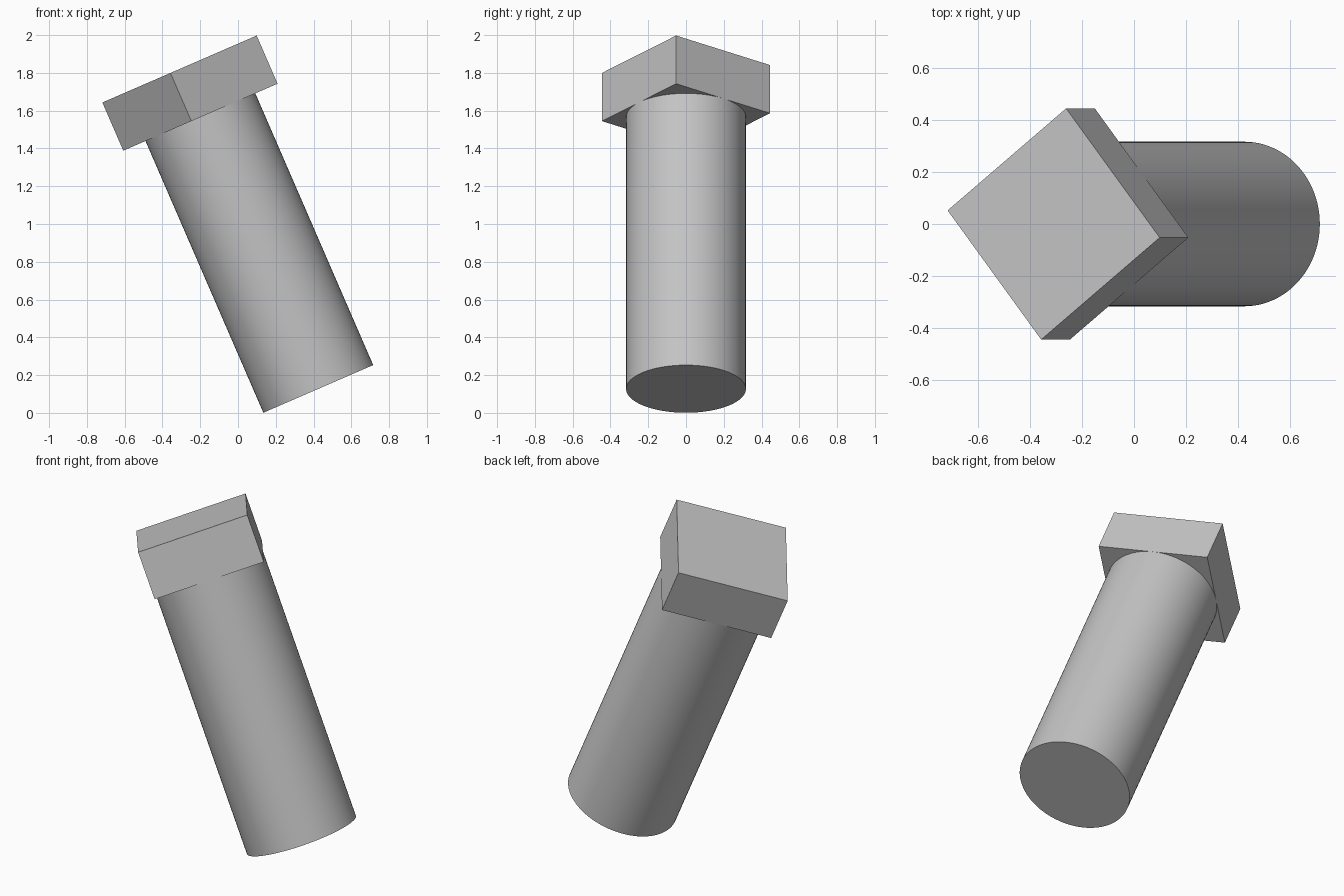
import bpy
from math import radians, sin, cos
from mathutils import Matrix, Vector

cube = bpy.data.objects.get("Cube")
if cube:
    bpy.data.objects.remove(cube, do_unlink=True)

# Single grey material
grey = bpy.data.materials.new("plain_grey")
grey.use_nodes = True
colour = (0.55, 0.55, 0.55, 1)
grey.diffuse_color = colour
grey.node_tree.nodes["Principled BSDF"].inputs["Base Color"].default_value = colour

TILT = radians(-23.45)      # lean of the whole bolt towards -x
BASE = Vector((0.425, 0, 0.127))
RADIUS = 0.317
SHANK_LENGTH = 1.568
HEAD_HEIGHT = 0.278


def place(name, start, length, spin=0):
    """Finish the active primitive: name it and set it on the tilted axis."""
    obj = bpy.context.object
    obj.name = name
    obj.data.materials.append(grey)
    offset = Matrix.Translation((0, 0, start + length / 2))
    obj.matrix_world = (Matrix.Translation(BASE) @ Matrix.Rotation(TILT, 4, "Y")
                        @ offset @ Matrix.Rotation(spin, 4, "Z"))
    return obj


# Round shank
bpy.ops.mesh.primitive_cylinder_add(vertices=96, radius=RADIUS, depth=SHANK_LENGTH)
place("shank", 0, SHANK_LENGTH)
bpy.ops.object.shade_smooth_by_angle(angle=radians(30))

# Square head, as wide as the shank and turned about the axis
bpy.ops.mesh.primitive_cube_add(size=1)
head = bpy.context.object
head.data.transform(Matrix.Diagonal((2 * RADIUS, 2 * RADIUS, HEAD_HEIGHT, 1)))
place("square_head", SHANK_LENGTH, HEAD_HEIGHT, radians(45 - 6.7))
